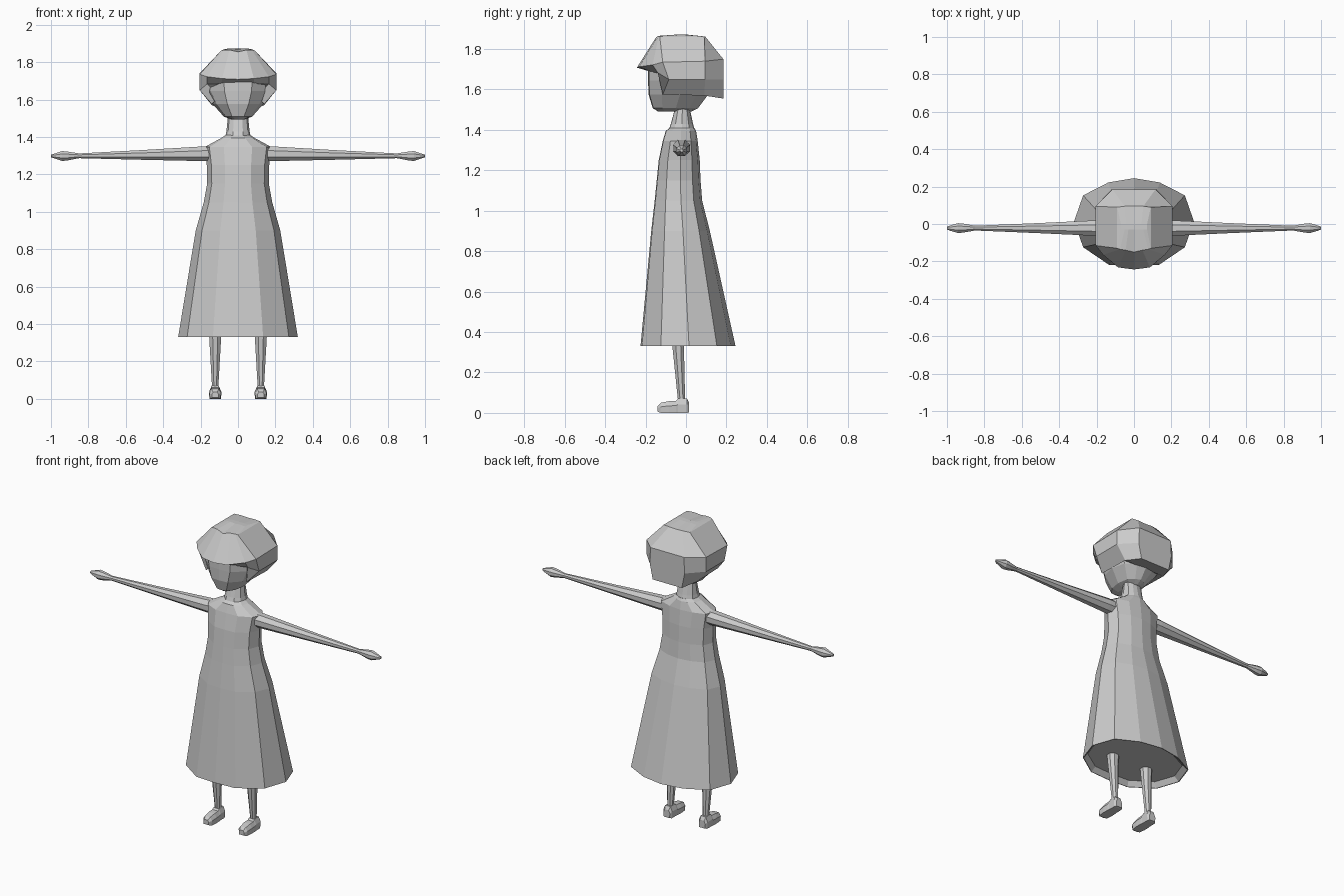
import bpy, bmesh, math

grey = bpy.data.materials.new("plain_grey")
grey.diffuse_color = (0.6, 0.6, 0.6, 1)


def loft(name, rings, caps=True):
    """Skin a list of equal-length closed rings of points, flat shaded."""
    bm = bmesh.new()
    loops = [[bm.verts.new(p) for p in r] for r in rings]
    n = len(loops[0])
    for a, b in zip(loops, loops[1:]):
        for i in range(n):
            j = (i + 1) % n
            bm.faces.new((a[i], a[j], b[j], b[i]))
    if caps:
        bm.faces.new(loops[0])
        bm.faces.new(loops[-1])
    bmesh.ops.recalc_face_normals(bm, faces=bm.faces)
    me = bpy.data.meshes.new(name)
    bm.to_mesh(me)
    bm.free()
    me.materials.append(grey)
    ob = bpy.data.objects.new(name, me)
    bpy.context.collection.objects.link(ob)
    return ob


def mirror_ring(half):
    """Close a right-hand half ring (first and last points on x = 0)."""
    return half + [(-x, y, z) for x, y, z in half[-2:0:-1]]


# Twelve-sided body section: x share, then depth share (front negative)
SECTION = [(0, -1), (.42, -.97), (.85, -.58), (1, 0), (.85, .6), (.43, .9), (0, 1)]


def section(z, w, front, back, c):
    return mirror_ring([(w * u, c + (v * (back - c) if v > 0 else -v * (front - c)), z)
                        for u, v in SECTION])


# Dress with a recessed underside
dress = [(.36, .29, -.2, .21, .01), (.33, .315, -.222, .24, .015), (.33, .32, -.225, .245, .015),
         (.9, .226, -.172, .118, -.015), (1.05, .183, -.155, .08, -.025),
         (1.15, .165, -.145, .072, -.028), (1.25, .167, -.135, .068, -.028),
         (1.345, .18, -.115, .058, -.025), (1.395, .088, -.1, .05, -.025),
         (1.41, .066, -.08, .042, -.022)]
loft("dress", [section(*r) for r in dress])

# Neck
loft("neck", [section(*r) for r in [(1.39, .07, -.09, .045, -.02), (1.43, .062, -.075, .035, -.02),
                                    (1.5, .055, -.056, .02, -.018), (1.58, .055, -.056, .02, -.018)]])

# Face
face = [(1.492, .03, -.14, .03, -.06), (1.508, .075, -.165, .06, -.05), (1.575, .135, -.185, .11, -.03),
        (1.645, .172, -.188, .12, -.02), (1.70, .18, -.188, .12, -.02), (1.74, .16, -.16, .1, -.02)]
loft("face", [section(*r) for r in face])

# Bobbed hair with a jutting fringe
hair = [
    [(0, -.05, 1.66), (.07, -.05, 1.66), (.1, -.07, 1.62), (.14, -.115, 1.575),
     (.14, .09, 1.57), (.1, .185, 1.555), (0, .185, 1.555)],
    [(0, -.17, 1.688), (.085, -.165, 1.685), (.165, -.14, 1.683), (.205, -.085, 1.65),
     (.205, .095, 1.65), (.12, .185, 1.65), (0, .185, 1.65)],
    [(0, -.243, 1.708), (.085, -.232, 1.712), (.165, -.165, 1.722), (.205, -.115, 1.735),
     (.205, .095, 1.74), (.115, .185, 1.75), (0, .185, 1.75)],
    [(0, -.15, 1.855), (.045, -.14, 1.865), (.075, -.135, 1.865), (.09, -.13, 1.862),
     (.09, .09, 1.862), (.05, .095, 1.862), (0, .095, 1.86)],
    [(0, -.03, 1.87), (.03, -.03, 1.873), (.05, -.03, 1.873), (.07, -.03, 1.87),
     (.07, .0, 1.87), (.04, .0, 1.872), (0, .0, 1.87)],
]
loft("hair", [mirror_ring(r) for r in hair])


def circle8(axis, t, a, b, ra, rb):
    """Eight-sided ring across x (axis 0) or z (axis 2)."""
    out = []
    for k in range(8):
        q = math.tau * (k + .5) / 8
        u, v = a + ra * 1.06 * math.cos(q), b + rb * 1.06 * math.sin(q)
        out.append((t, u, v) if axis == 0 else (u, v, t))
    return out


def box_ring(x, y, w, lo, hi):
    """Six-sided shoe section with a narrower top."""
    mid = lo + (hi - lo) * .6
    return [(x - w * .9, y, lo), (x + w * .9, y, lo), (x + w, y, mid),
            (x + w * .6, y, hi), (x - w * .6, y, hi), (x - w, y, mid)]


ARM = [(.13, 1.311, .043, .042), (.19, 1.31, .043, .04), (.5, 1.304, .028, .027),
       (.85, 1.299, .013, .013)]
HAND = [(.85, 1.299, .013, .013), (.91, 1.298, .024, .024), (.94, 1.298, .027, .027),
        (.985, 1.298, .014, .012), (1.0, 1.298, .007, .007)]
LEG = [(.38, .122, -.04, .035, .033), (.3, .122, -.037, .031, .028),
       (.06, .122, -.022, .017, .018)]
SHOE = [(-.14, .018, .006, .035), (-.125, .03, 0, .05), (-.085, .034, 0, .058),
        (-.05, .033, 0, .06), (-.04, .031, 0, .07), (.005, .03, 0, .07), (.016, .022, .003, .05)]

# Arms, hands, legs and shoes on both sides
for s, side in ((1, "left"), (-1, "right")):
    for part, rows in (("arm", ARM), ("hand", HAND)):
        loft(f"{side}_{part}", [circle8(0, s * x, -.022, z, ry, rz) for x, z, ry, rz in rows])
    loft(f"{side}_leg", [circle8(2, z, s * x, y, rx, ry) for z, x, y, rx, ry in LEG])
    loft(f"{side}_shoe", [box_ring(s * .122, y, w, lo, hi) for y, w, lo, hi in SHOE])
